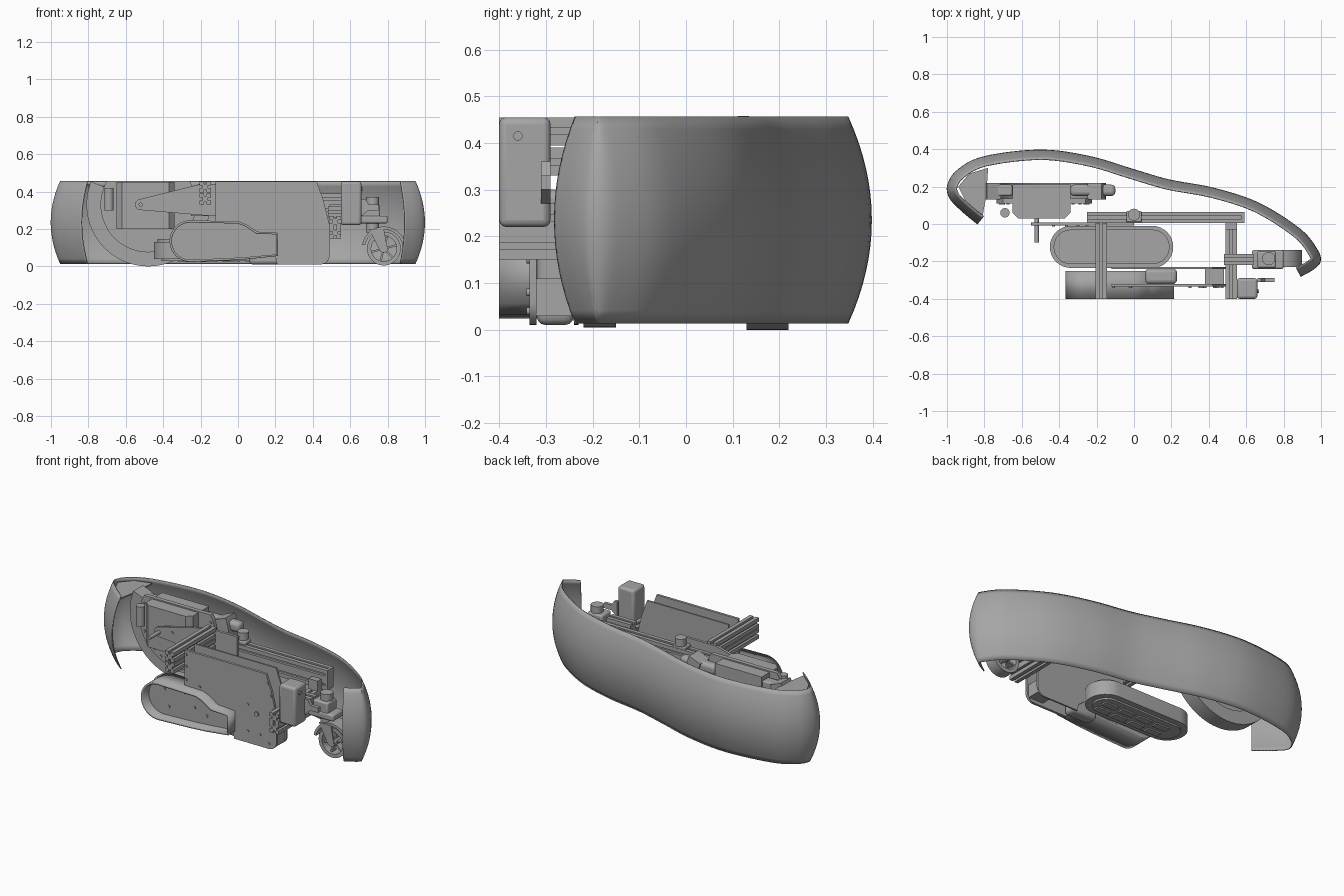
import bpy, bmesh, math
from mathutils import Vector

old = bpy.data.objects.get("Cube")
if old:
    bpy.data.objects.remove(old, do_unlink=True)

grey = bpy.data.materials.new("plain_grey")
grey.use_nodes = True
colour = (0.38, 0.38, 0.38, 1)
grey.diffuse_color = colour
grey.node_tree.nodes["Principled BSDF"].inputs["Base Color"].default_value = colour


def finish(name, bm, smooth=True):
    bmesh.ops.recalc_face_normals(bm, faces=bm.faces)
    mesh = bpy.data.meshes.new(name)
    bm.to_mesh(mesh)
    bm.free()
    mesh.materials.append(grey)
    ob = bpy.data.objects.new(name, mesh)
    bpy.context.collection.objects.link(ob)
    if smooth:
        bpy.ops.object.select_all(action='DESELECT')
        ob.select_set(True)
        bpy.context.view_layer.objects.active = ob
        bpy.ops.object.shade_smooth_by_angle(angle=math.radians(35))
    return ob


def prism(name, pts, axis, lo, hi):
    """Extrude an outline along an axis."""
    place = {'x': lambda a, b, t: (t, a, b),
             'y': lambda a, b, t: (a, t, b),
             'z': lambda a, b, t: (a, b, t)}[axis]
    bm = bmesh.new()
    ends = [[bm.verts.new(place(a, b, t)) for a, b in pts] for t in (lo, hi)]
    for end in ends:
        bm.faces.new(end)
    for i in range(len(pts)):
        j = (i + 1) % len(pts)
        bm.faces.new((ends[0][i], ends[0][j], ends[1][j], ends[1][i]))
    return finish(name, bm)


def arc(cx, cy, r, a0, a1, n=16):
    return [(cx + r * math.cos(math.radians(a0 + (a1 - a0) * i / n)),
             cy + r * math.sin(math.radians(a0 + (a1 - a0) * i / n))) for i in range(n + 1)]


def box(name, x, y, z, bevel=0.0):
    ob = prism(name, [(x[0], y[0]), (x[1], y[0]), (x[1], y[1]), (x[0], y[1])], 'z', *z)
    if bevel:
        mod = ob.modifiers.new("bevel", 'BEVEL')
        mod.width, mod.segments = bevel, 3
    return ob


def rod(name, a, b, r, axis, lo, hi):
    return prism(name, arc(a, b, r, 0, 352.5, 23)[:24], axis, lo, hi)


def ring(name, a, b, outer, inner, axis, lo, hi, a0=0, a1=360, n=48):
    """Annular sector, closed when it spans a full turn."""
    if a1 - a0 < 360:
        return prism(name, arc(a, b, outer, a0, a1, n) + arc(a, b, inner, a1, a0, n), axis, lo, hi)
    for half in (0, 180):
        ob = prism(name, arc(a, b, outer, half, half + 180, n // 2)
                   + arc(a, b, inner, half + 180, half, n // 2), axis, lo, hi)
    return ob


def rail(name, a, b, axis, lo, hi, w=0.06):
    """Slotted frame bar."""
    pts = []
    for k in range(4):
        c, s = round(math.cos(k * math.pi / 2)), round(math.sin(k * math.pi / 2))
        for p, q in ((-.5, -.5), (-.12, -.5), (-.12, -.25), (.12, -.25), (.12, -.5)):
            pts.append((a + w * (p * c - q * s), b + w * (p * s + q * c)))
    return prism(name, pts, axis, lo, hi)


def bolts(name, spots, y, r=0.008):
    for x, z in spots:
        rod(name, x, z, r, 'y', y - 0.006, y)


# Curved outer shell, swept along a plan path with a bulged section
path = [Vector(p) for p in ((-.835, 0), (-.92, .07), (-.985, .14), (-.995, .21), (-.94, .29),
        (-.8, .36), (-.5, .395), (-.235, .36), (0, .29), (.19, .235), (.43, .19),
        (.67, .11), (.89, -.03), (.98, -.14), (.995, -.2), (.96, -.24), (.89, -.28))]
fine = []
for i in range(len(path) - 1):
    p0, p1, p2 = path[max(i - 1, 0)], path[i], path[i + 1]
    p3 = path[min(i + 2, len(path) - 1)]
    for t in (k / 6 for k in range(6)):
        fine.append(0.5 * (2 * p1 + (p2 - p0) * t + (2 * p0 - 5 * p1 + 4 * p2 - p3) * t * t
                           + (3 * p1 - p0 - 3 * p2 + p3) * t ** 3))
fine.append(path[-1])
bm = bmesh.new()
columns = []
for i, p in enumerate(fine):
    d = (fine[min(i + 1, len(fine) - 1)] - fine[max(i - 1, 0)]).normalized()
    inward = Vector((d.y, -d.x))
    column = []
    for k in range(17):
        s = k / 8 - 1
        q = p + inward * (0.05 * s * s)
        column.append(bm.verts.new((q.x, q.y, 0.235 + 0.22 * s)))
    columns.append(column)
for a, b in zip(columns, columns[1:]):
    for k in range(16):
        bm.faces.new((a[k], a[k + 1], b[k + 1], b[k]))
shell = finish("outer_shell", bm)
mod = shell.modifiers.new("thickness", 'SOLIDIFY')
mod.thickness, mod.offset = 0.006, 0
prism("shell_end_flap", [(-.94, .2), (-.9, .12), (-.81, .04), (-.79, .15), (-.78, .3), (-.88, .27)],
      'z', 0.43, 0.438)

# Drive wheel, cut off level with the shell top, and its drive unit
WX, WZ = -.48, .33
ring("drive_wheel", WX, WZ, .33, .25, 'y', .13, .22, 158, 382)
prism("drive_cover", arc(WX, WZ, .255, 150, 390, 40), 'y', .11, .135)
bolts("cover_bolt", arc(WX, WZ, .235, 160, 380, 16), .11)
prism("drive_body", [(-.65, .21), (-.65, .06), (-.62, .03), (-.37, .03), (-.34, .06), (-.34, .21)],
      'z', .2, .45)
box("drive_arm", (-.8, -.65), (.15, .21), (.37, .43), .01)
box("drive_arm", (-.34, -.1), (.15, .21), (.37, .43), .02)
rod("drive_knob", -.69, .06, .025, 'z', .3, .42)
rod("drive_shaft", -.52, .33, .011, 'y', -.1, .05)

# Tapered mounting bracket
prism("tapered_bracket", arc(-.52, .33, .03, 110, 250, 8) + [(-.15, .27), (0, .27), (0, .44), (-.2, .44)],
      'y', -.008, .008)
bolts("bracket_bolt", [(-.52, .33), (-.43, .35), (-.36, .32), (-.3, .3), (-.25, .37)], -.008)

# Slotted frame
for z in (.36, .43 - .005):
    rail("left_cross_rail", -.175, z, 'y', -.4, .005)
for z in (.18, .24):
    rail("right_cross_rail", .52, z, 'y', -.4, .005)
for z in (.3, .36):
    rail("long_rail", .035, z, 'x', -.25, .585)
box("rail_post", (.49, .55), (-.03, .03), (.15, .33))
box("rail_end_plate", (.575, .59), (.005, .065), (.27, .39))

# Sensor on the long rail
box("sensor_mount", (-.04, .04), (.01, .07), (.39, .41), .005)
rod("sensor_head", 0, .05, .032, 'z', .41, .455)

# Stadium suction head with a slotted underside
def stadium(x0, x1, y0, y1):
    r, c = (y1 - y0) / 2, (y0 + y1) / 2
    return arc(x0 + r, c, r, 90, 270) + arc(x1 - r, c, r, -90, 90)


prism("suction_head", stadium(-.45, .21, -.235, -.01), 'z', .04, .13)
prism("suction_lid", stadium(-.43, .19, -.215, -.03), 'z', .13, .145)
prism("suction_lip", stadium(-.41, .17, -.2, -.045), 'z', .03, .04)
for x in (-.32, -.2, -.08, .04):
    for y in (-.17, -.1):
        box("suction_rib", (x, x + .09), (y - .02, y + .02), (.022, .03))
for x in (-.28, .03):
    rod("lid_bolt", x, -.09, .008, 'z', .145, .15)

# Open-fronted dust bin: a wall following the outline, plus a back
outline = arc(-.255, .135, .105, 270, 90, 20) + [(0, .235), (.04, .22), (.07, .2), (.1, .18),
          (.21, .175), (.21, .06), (.06, .045), (-.05, .038)]
bm = bmesh.new()
walls = [[bm.verts.new((x, y, z)) for x, z in outline] for y in (-.4, -.25)]
for i in range(len(outline)):
    j = (i + 1) % len(outline)
    bm.faces.new((walls[0][i], walls[0][j], walls[1][j], walls[1][i]))
wall = finish("dust_bin_wall", bm)
mod = wall.modifiers.new("thickness", 'SOLIDIFY')
mod.thickness, mod.offset = 0.012, 0
prism("dust_bin_back", outline, 'y', -.34, -.25)
bolts("bin_bolt", [(-.25, .19), (-.22, .09), (-.12, .2), (-.05, .13), (0, .19), (.03, .1)], -.34)

# Side plates around the brush motor
front = [(-.12, .455), (.42, .455), (.455, .36), (.49, .22)] + arc(.44, .06, .05, 0, -90, 6) \
    + [(.21, .01), (.2, .05), (.05, .17), (-.12, .2)]
prism("front_plate", front, 'y', -.335, -.32)
prism("rear_plate", front, 'y', -.24, -.23)
bolts("plate_bolt", [(-.11, .43), (-.11, .36), (-.11, .28), (-.02, .26), (.43, .4), (.45, .33),
      (.47, .25), (.47, .15), (.3, .08), (.38, .08), (.44, .04), (.3, .24)], -.335)
rod("plate_boss", .36, .2, .014, 'y', -.343, -.335)
box("brush_motor", (.06, .23), (-.32, -.24), (.01, .3), .02)
box("plate_spacer", (.38, .48), (-.32, -.24), (.03, .11))

# Control box and bracket beside the frame
box("control_box", (.55, .66), (-.4, -.29), (.22, .455), .015)
rod("control_button", -.36, .415, .01, 'x', .66, .667)
prism("hook_bracket", [(.66, .36), (.68, .36), (.7, .33), (.75, .33), (.75, .3), (.7, .3), (.66, .27)],
      'y', -.31, -.29)

# Swivel caster on its arm
CX, CY, CZ = .78, -.185, .095
rail("caster_arm", -.19, .29, 'x', .48, .64)
box("caster_mount", (.63, .8), (-.24, -.14), (.23, .27), .01)
box("caster_clamp", (.66, .76), (-.235, -.145), (.25, .33), .01)
rod("caster_stem", .72, CY, .035, 'z', .18, .37)
ring("caster_fender", CX, CZ, .118, .102, 'y', CY - .045, CY + .045, 0, 170, 20)
ring("caster_tyre", CX, CZ, .09, .068, 'y', CY - .035, CY + .035)
rod("caster_hub", CX, CZ, .022, 'y', CY - .045, CY + .045)
for k in range(6):
    a = math.radians(60 * k + 15)
    c, s = math.cos(a), math.sin(a)
    prism("caster_spoke", [(CX + u * c - v * s, CZ + u * s + v * c) for u, v in
          ((.015, -.005), (.072, -.005), (.072, .005), (.015, .005))], 'y', CY - .02, CY + .02)
for side in (-1, 1):
    y = CY + side * .042
    prism("caster_fork", [(.7, .2), (.78, .2), (.8, .09), (.76, .08)], 'y', y - .005, y + .005)
